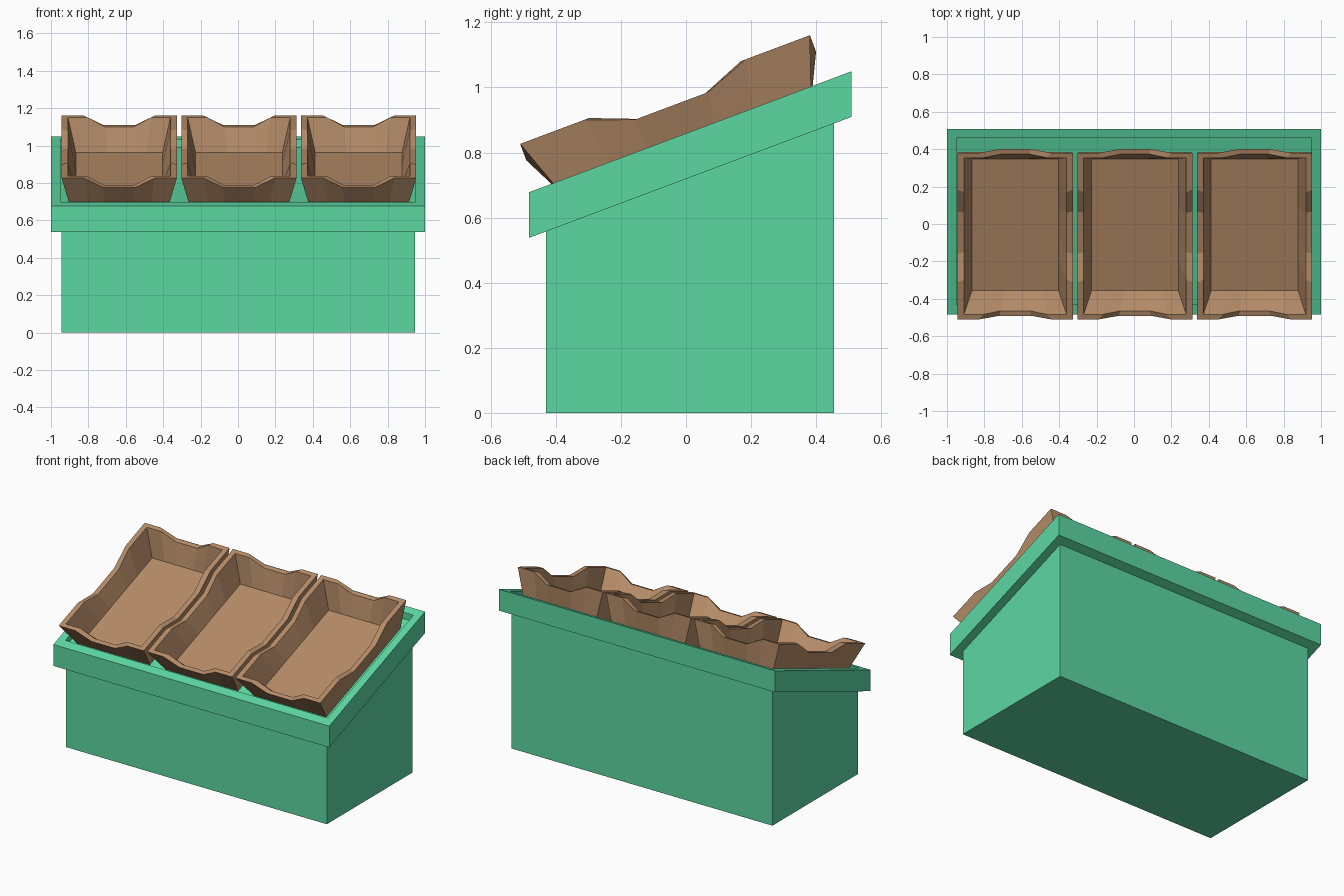
import bpy, bmesh, math

if "Cube" in bpy.data.objects:
    bpy.data.objects.remove(bpy.data.objects["Cube"])

def material(name, rgb):
    m = bpy.data.materials.new(name)
    m.diffuse_color = (*rgb, 1)
    m.use_nodes = True
    m.node_tree.nodes["Principled BSDF"].inputs["Base Color"].default_value = m.diffuse_color
    return m

GREEN = material("stand green", (0.107, 0.68, 0.365))
BROWN = material("crate brown", (0.462, 0.262, 0.138))

def finish(name, bm, mat):
    bmesh.ops.recalc_face_normals(bm, faces=bm.faces[:])
    me = bpy.data.meshes.new(name)
    bm.to_mesh(me)
    bm.free()
    me.materials.append(mat)
    ob = bpy.data.objects.new(name, me)
    bpy.context.collection.objects.link(ob)
    return ob

def loft(name, loops, mat):
    """Bridge consecutive loops of points and cap both ends."""
    bm = bmesh.new()
    rings = [[bm.verts.new(p) for p in lp] for lp in loops]
    n = len(rings[0])
    for a, b in zip(rings, rings[1:]):
        for i in range(n):
            j = (i + 1) % n
            bm.faces.new((a[i], a[j], b[j], b[i]))
    bm.faces.new(rings[0])
    bm.faces.new(rings[-1])
    return finish(name, bm, mat)

# Slope shared by the stand top and the crates
SLOPE = 0.375
ANG = math.atan(SLOPE)
C, S = math.cos(ANG), math.sin(ANG)

def ring(x, y0, y1, z, slope=SLOPE):
    """Rectangle whose height follows the slope; z is the height at y = 0."""
    return [(px, py, z + slope * py)
            for px, py in ((-x, y0), (x, y0), (x, y1), (-x, y1))]

# Stand body: box with slanted top
loft("stand_body", [ring(0.945, -0.43, 0.455, 0, 0),
                    ring(0.945, -0.43, 0.455, 0.722)], GREEN)

# Slanted top tray with raised rim and shallow recess
loft("stand_top", [ring(1.0, -0.483, 0.508, 0.719),
                   ring(1.0, -0.483, 0.508, 0.859),
                   ring(0.95, -0.43, 0.46, 0.859),
                   ring(0.95, -0.43, 0.46, 0.817)], GREEN)

# Crates: flared walls with a dip in the middle of each side
FX = (-1, -0.62, -0.28, 0.28, 0.62)
FU = (-1, -0.557, -0.252, 0.252, 0.557)
DIP = (0, 0, 1, 1, 0)
OUTLINE = ([(f, -1, d) for f, d in zip(FX, DIP)] +
           [(1, f, d) for f, d in zip(FU, DIP)] +
           [(-f, 1, d) for f, d in zip(FX, DIP)] +
           [(-1, -f, d) for f, d in zip(FU, DIP)])

def crate_loop(cx, hx, hu, w, dip=0.0):
    pts = []
    for fx, fu, d in OUTLINE:
        u = 0.2885 + fu * hu
        h = w - d * dip
        pts.append((cx + fx * hx, u * C - h * S, u * S + h * C))
    return pts

for name, cx in (("left", -0.635), ("middle", 0.005), ("right", 0.645)):
    loft("crate_" + name, [crate_loop(cx, 0.262, 0.408, 0.762),
                           crate_loop(cx, 0.308, 0.4755, 0.953, 0.054),
                           crate_loop(cx, 0.274, 0.447, 0.953, 0.054),
                           crate_loop(cx, 0.232, 0.376, 0.779)], BROWN)
